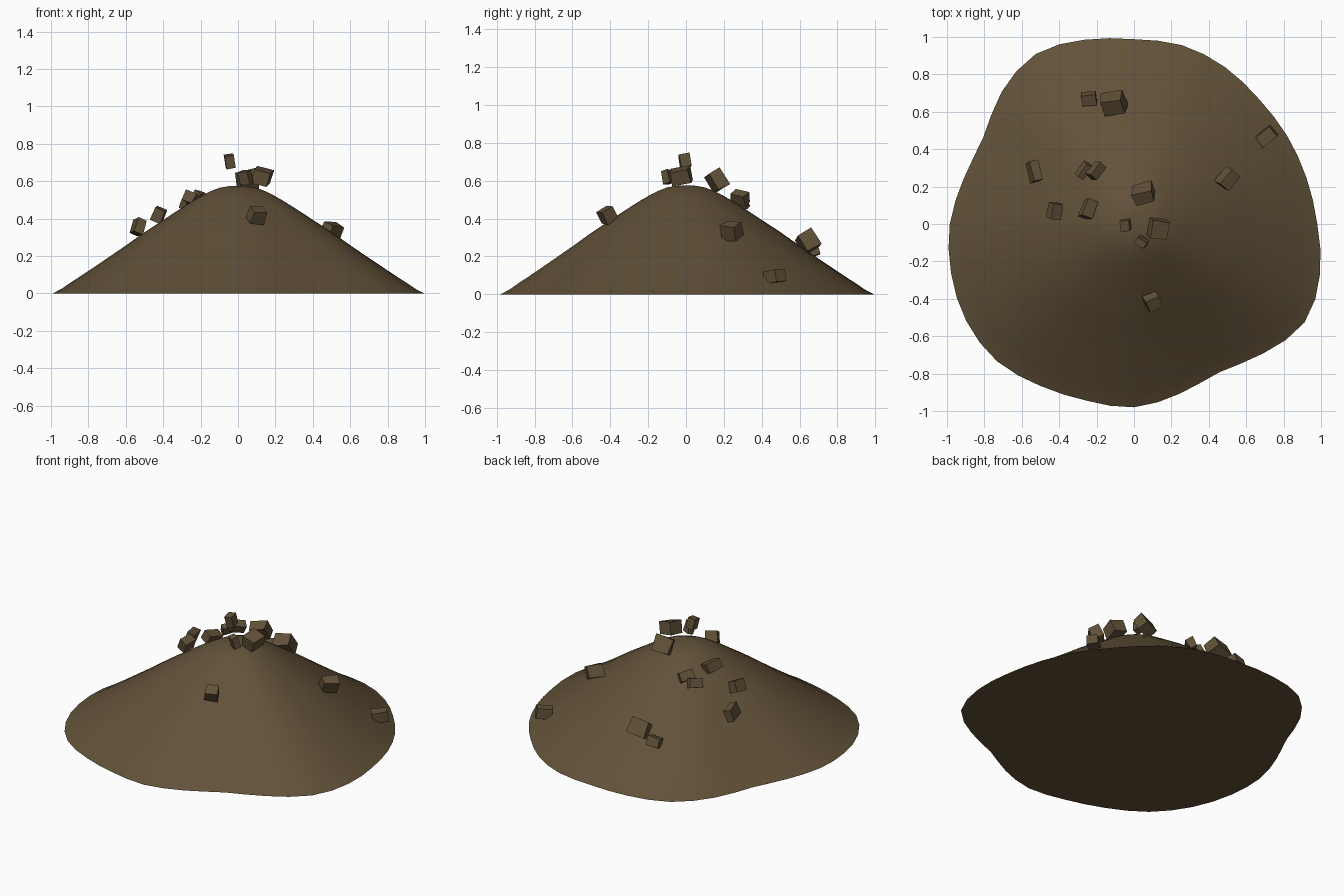
import bpy, bmesh, math, random
from mathutils import Euler, Vector

cube = bpy.data.objects.get("Cube")
if cube:
    bpy.data.objects.remove(cube, do_unlink=True)


def make_material(name, colour):
    material = bpy.data.materials.new(name)
    material.use_nodes = True
    material.diffuse_color = colour
    material.node_tree.nodes["Principled BSDF"].inputs["Base Color"].default_value = colour
    return material


def make_object(name, bm, material):
    bmesh.ops.recalc_face_normals(bm, faces=bm.faces)
    mesh = bpy.data.meshes.new(name)
    bm.to_mesh(mesh)
    bm.free()
    mesh.materials.append(material)
    obj = bpy.data.objects.new(name, mesh)
    bpy.context.collection.objects.link(obj)
    return obj


def spline(a, b, c, d, t):
    """Smooth curve from b to c, guided by the neighbours a and d."""
    return b + 0.5 * t * (c - a + t * (2*a - 5*b + 4*c - d + t * (3*(b - c) + d - a)))


earth = make_material("brown earth", (0.12, 0.083, 0.04, 1))

# Mound: rim radius at even angles, and height from the peak to the rim
RIM = [.98, .955, .945, .945, .97, .99, .988, 1.02, 1.05, 1.0, .93, .942,
       .985, 1.013, 1.036, 1.037, 1.0, .978, .98, .94, .915, .978, 1.053, 1.03]
SLOPE = [.575, .565, .52, .46, .395, .33, .26, .192, .125, .06, 0]
STEPS = 2


def rim_radius(index):
    i, part = divmod(index, STEPS)
    near = [RIM[(i + k) % len(RIM)] for k in (-1, 0, 1, 2)]
    return spline(*near, part / STEPS)


def slope_height(index):
    i, part = divmod(index, STEPS)
    last = len(SLOPE) - 1
    if i == last:
        return 0
    near = [SLOPE[min(abs(i + k), last)] for k in (-1, 0, 1, 2)]
    return spline(*near, part / STEPS)


segments = len(RIM) * STEPS
rings = (len(SLOPE) - 1) * STEPS
bm = bmesh.new()
peak = bm.verts.new((0, 0, SLOPE[0]))
previous = None
for ring in range(1, rings + 1):
    loop = []
    for s in range(segments):
        angle = math.tau * s / segments
        # The hollows in the rim fade out towards the peak
        fraction = ring / rings
        radius = fraction * (1 + (rim_radius(s) - 1) * fraction ** 0.5)
        loop.append(bm.verts.new((radius * math.cos(angle), radius * math.sin(angle),
                                  slope_height(ring))))
    for s in range(segments):
        n = (s + 1) % segments
        if previous:
            bm.faces.new((previous[s], loop[s], loop[n], previous[n]))
        else:
            bm.faces.new((peak, loop[s], loop[n]))
    previous = loop
bm.faces.new(previous[::-1])
mound = make_object("mound", bm, earth)
bpy.ops.object.select_all(action="DESELECT")
mound.select_set(True)
bpy.context.view_layer.objects.active = mound
bpy.ops.object.shade_smooth_by_angle(angle=math.radians(40))

# Clods: centre, then length, width, height, then yaw and tilt in degrees
CLODS = [
    (-.24, .67, .23, .08, .06, .06, 5, 20),
    (-.11, .645, .28, .12, .09, .1, 10, 30),
    (.71, .47, .095, .1, .07, .07, 40, 5),
    (-.535, .285, .355, .11, .05, .08, 105, 20),
    (-.27, .285, .48, .09, .04, .06, 55, 25),
    (-.205, .285, .51, .09, .05, .06, 55, 30),
    (-.425, .07, .42, .08, .06, .07, 80, 25),
    (-.245, .08, .51, .1, .06, .06, 70, 20),
    (.05, .165, .6, .11, .07, .1, 15, 30),
    (-.045, -.005, .705, .05, .06, .07, 5, 10),
    (.13, -.025, .625, .09, .1, .08, -8, 10),
    (.04, -.095, .62, .06, .04, .07, -30, 15),
    (.1, -.415, .42, .08, .07, .07, 25, 30),
    (.5, .24, .335, .1, .07, .08, 50, 25),
]
random.seed(4)
for number, (x, y, z, length, width, height, yaw, tilt) in enumerate(CLODS, 1):
    bm = bmesh.new()
    bmesh.ops.create_cube(bm, size=1)
    turn = Euler((math.radians(tilt), math.radians(random.uniform(-15, 15)),
                  math.radians(yaw))).to_matrix()
    # Nudge each corner so that the block is slightly uneven
    for v in bm.verts:
        corner = [c * (1 + random.uniform(-.12, .08)) for c in v.co]
        size = (length, width, height)
        v.co = turn @ Vector([c * s for c, s in zip(corner, size)])
    clod = make_object(f"clod_{number}", bm, earth)
    clod.location = (x, y, z)
